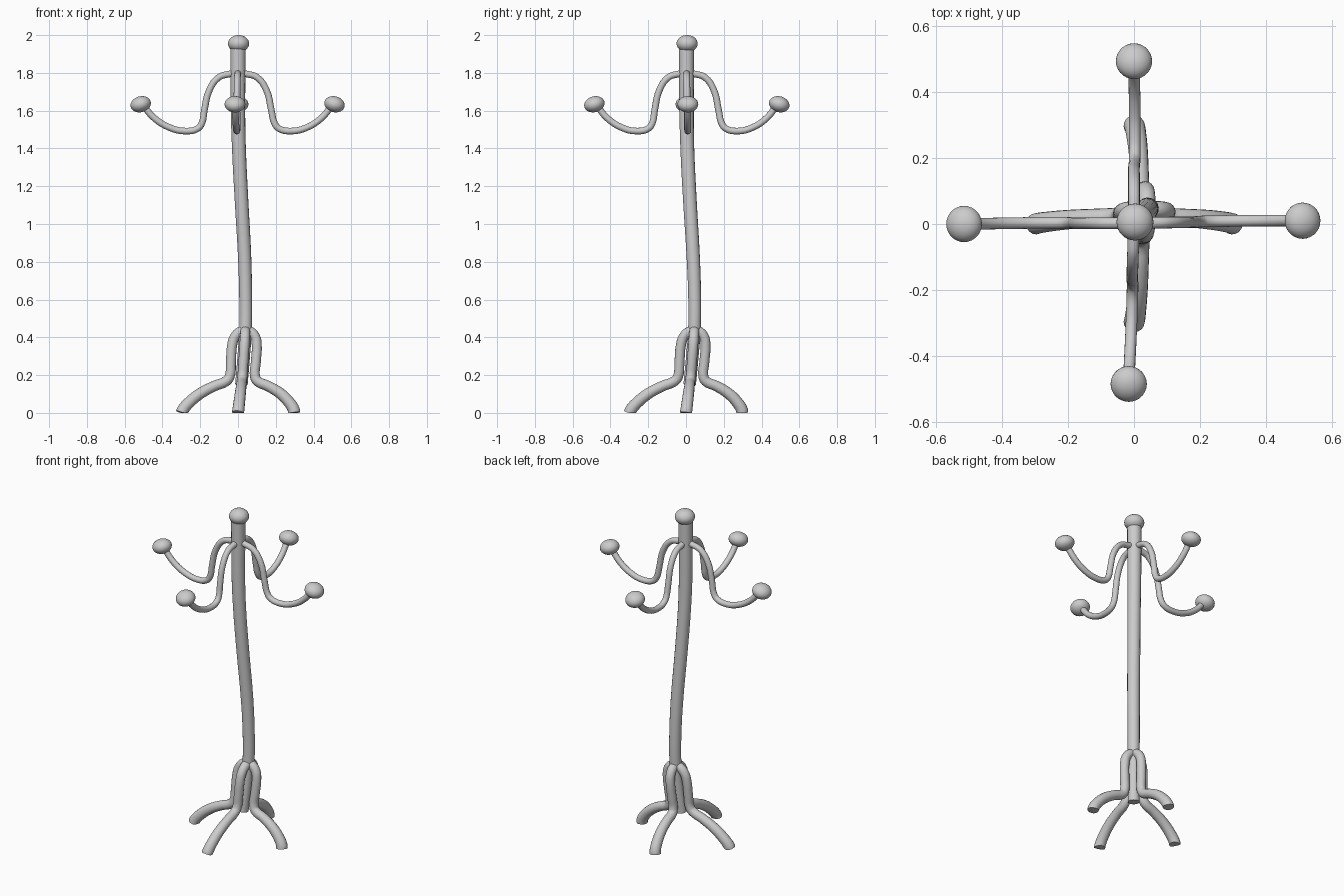
import bpy
from math import cos, sin, pi, radians
from mathutils import Vector, Matrix

if "Cube" in bpy.data.objects:
    bpy.data.objects.remove(bpy.data.objects["Cube"])

# Sideways lean of the whole stand by height: (z, x, y)
LEAN = [(0.0, 0.0, 0.0), (0.2, 0.024, 0.026), (0.45, 0.04, 0.045), (0.65, 0.04, 0.045),
        (0.85, 0.034, 0.037), (1.1, 0.02, 0.022), (1.4, 0.005, 0.007), (1.6, 0.0, 0.003), (2.1, 0.0, 0.003)]


def lean(z):
    for (z0, x0, y0), (z1, x1, y1) in zip(LEAN, LEAN[1:]):
        if z <= z1:
            t = (z - z0) / (z1 - z0)
            return Vector((x0 + (x1 - x0) * t, y0 + (y1 - y0) * t, 0))
    return Vector((0, 0, 0))


def tube(name, pts, radius, taper=None, res=4):
    cu = bpy.data.curves.new(name, 'CURVE')
    cu.dimensions = '3D'
    cu.bevel_depth = radius
    cu.bevel_resolution = 6
    cu.resolution_u = res
    cu.use_fill_caps = True
    sp = cu.splines.new('BEZIER')
    sp.bezier_points.add(len(pts) - 1)
    for i, (bp, p) in enumerate(zip(sp.bezier_points, pts)):
        bp.co = p
        bp.handle_left_type = bp.handle_right_type = 'AUTO'
        bp.radius = taper[i] if taper else 1
    ob = bpy.data.objects.new(name, cu)
    bpy.context.collection.objects.link(ob)
    finish(ob, convert=True)
    for v in ob.data.vertices:  # feet sit flat on the floor
        v.co.z = max(v.co.z, 0)
    return ob


def finish(ob, convert=False):
    bpy.ops.object.select_all(action='DESELECT')
    ob.select_set(True)
    bpy.context.view_layer.objects.active = ob
    if convert:
        bpy.ops.object.convert(target='MESH')
    bpy.ops.object.shade_smooth_by_angle(angle=radians(40))


def knob(name, matrix, radius, height):
    bpy.ops.mesh.primitive_uv_sphere_add(segments=28, ring_count=16, radius=1)
    ob = bpy.context.object
    ob.name = name
    ob.data.transform(matrix @ Matrix.Diagonal((radius, radius, height, 1)))
    finish(ob)


# Pole with a round finial
heights = [0.15, 0.3, 0.45, 0.65, 0.85, 1.1, 1.4, 1.6, 1.8, 1.95]
tube("pole", [lean(z) + Vector((0, 0, z)) for z in heights], 0.036,
     [0.92, 0.92, 0.93, 0.95, 0.98, 1, 1.02, 1.06, 1.1, 1.13])
knob("finial", Matrix.Translation((0.003, 0.006, 1.955)), 0.056, 0.045)

# Radial profiles (distance from pole, height)
LEG = [(0.0, 0.436), (0.03, 0.428), (0.055, 0.40), (0.065, 0.36), (0.066, 0.27), (0.068, 0.19),
       (0.083, 0.168), (0.14, 0.143), (0.21, 0.104), (0.265, 0.055), (0.294, 0.015), (0.298, 0.0)]
ARM = [(0.0, 1.80), (0.05, 1.793), (0.10, 1.777), (0.15, 1.71), (0.177, 1.60), (0.191, 1.535),
       (0.213, 1.506), (0.28, 1.492), (0.36, 1.51), (0.44, 1.56), (0.50, 1.63)]

# Four legs and four hooked arms: side, turn, arm scale, sideways knob shift
for side, turn, k, shift in [("right", 0, 1, (0, 0.007)), ("back", 1, 0.96, (0, 0)),
                             ("left", 2, 1.008, (0, -0.003)), ("front", 3, 0.955, (-0.016, 0))]:
    a = turn * pi / 2
    d = Vector((cos(a), sin(a), 0))
    up = Vector((0, 0, 1))
    s = Vector((shift[0], shift[1], 0))
    tube(side + "_leg", [d * r + up * z + lean(z) for r, z in LEG], 0.030,
         [0.88] * 6 + [0.9, 0.92, 0.98, 1.02, 1.06, 1.06])
    tube(side + "_arm", [d * r * k + up * z + lean(z) + s * (r / 0.5) for r, z in ARM], 0.0175)
    m = (Matrix.Translation(d * 0.511 * k + up * 1.634 + lean(1.63) + s)
         @ Matrix.Rotation(a, 4, 'Z') @ Matrix.Rotation(radians(16), 4, 'Y'))
    knob(side + "_knob", m, 0.055, 0.042)
